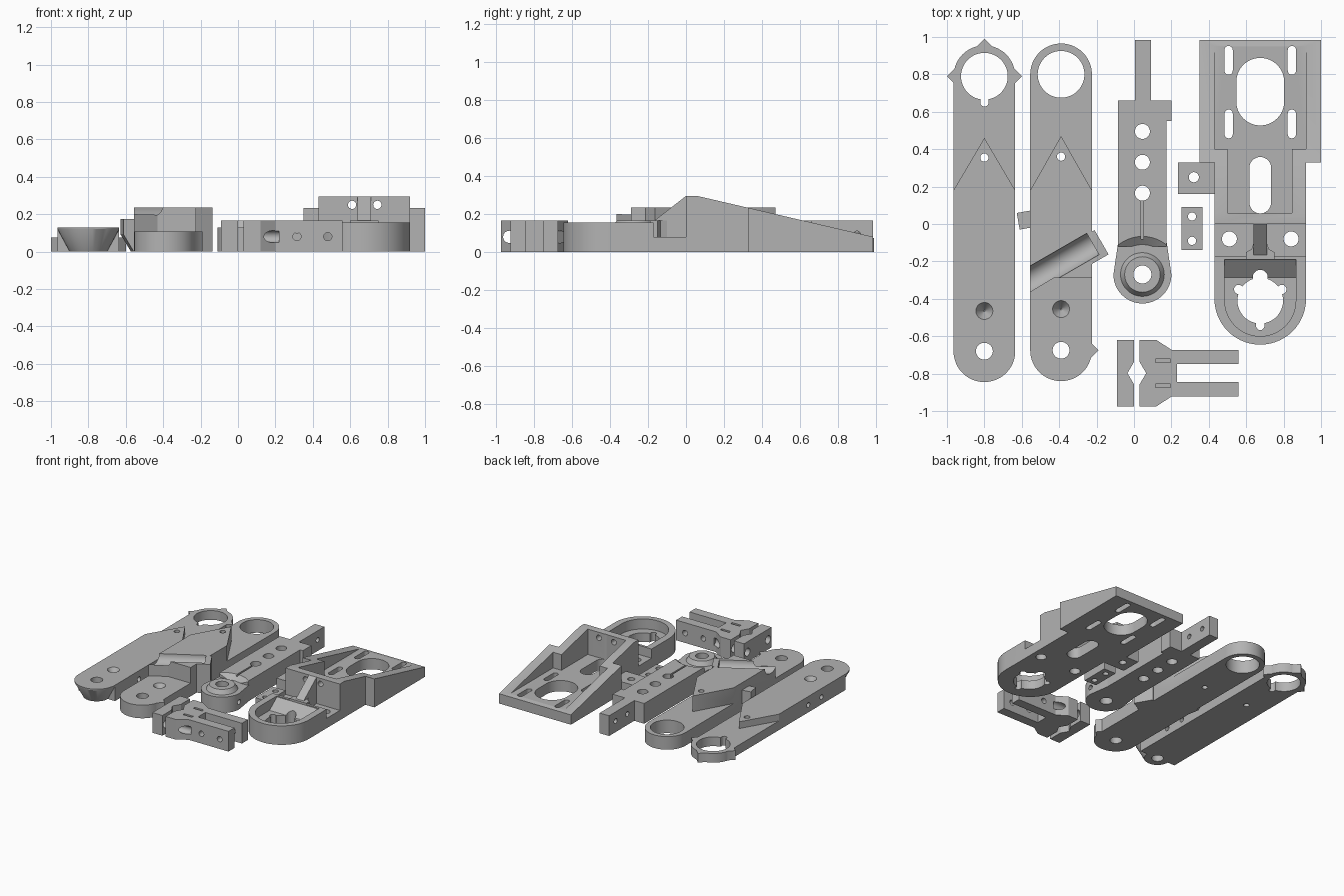
import bpy, bmesh
from math import sin, cos, pi, radians
from mathutils import Matrix

if "Cube" in bpy.data.objects:
    bpy.data.objects.remove(bpy.data.objects["Cube"])

grey = bpy.data.materials.new("plain grey")
grey.use_nodes = True
grey.diffuse_color = (0.45, 0.45, 0.45, 1)
grey.node_tree.nodes["Principled BSDF"].inputs["Base Color"].default_value = grey.diffuse_color


# ---- solids -------------------------------------------------------------
def to_object(bm):
    bmesh.ops.recalc_face_normals(bm, faces=bm.faces)
    mesh = bpy.data.meshes.new("solid")
    bm.to_mesh(mesh)
    bm.free()
    ob = bpy.data.objects.new("solid", mesh)
    bpy.context.collection.objects.link(ob)
    return ob


def prism(pts, lo, hi, axis="z"):
    place = {"z": lambda u, v, w: (u, v, w),
             "x": lambda u, v, w: (w, u, v),
             "y": lambda u, v, w: (u, w, v)}[axis]
    bm = bmesh.new()
    a = [bm.verts.new(place(u, v, lo)) for u, v in pts]
    b = [bm.verts.new(place(u, v, hi)) for u, v in pts]
    bm.faces.new(a)
    bm.faces.new(b)
    for i in range(len(pts)):
        j = (i + 1) % len(pts)
        bm.faces.new((a[i], a[j], b[j], b[i]))
    return to_object(bm)


def box(x0, x1, y0, y1, z0, z1):
    return prism([(x0, y0), (x1, y0), (x1, y1), (x0, y1)], z0, z1)


def arc(cx, cy, r, a0, a1, n=28):
    return [(cx + r * cos(radians(a0 + (a1 - a0) * i / n)),
             cy + r * sin(radians(a0 + (a1 - a0) * i / n))) for i in range(n + 1)]


def cyl(u, v, r, lo, hi, axis="z", n=48):
    return prism(arc(u, v, r, 0, 360, n)[:-1], lo, hi, axis)


def capsule(x, y0, y1, r, lo, hi):
    return prism(arc(x, y0, r, 180, 360) + arc(x, y1, r, 0, 180), lo, hi)


def frustum(x, y, r0, z0, r1, z1):
    bm = bmesh.new()
    bmesh.ops.create_cone(bm, cap_ends=True, segments=48, radius1=r0, radius2=r1, depth=z1 - z0,
                          matrix=Matrix.Translation((x, y, (z0 + z1) / 2)))
    return to_object(bm)


def nub(cx, cy, angle, height):
    pts = [(0.15, -0.05), (0.2, 0), (0.15, 0.05)]
    c, s = cos(radians(angle)), sin(radians(angle))
    return prism([(cx + u * c - v * s, cy + u * s + v * c) for u, v in pts], 0, height)


def build(name, base, adds=(), cuts=()):
    base.name = base.data.name = name
    for tools, operation in ((adds, "UNION"), (cuts, "DIFFERENCE")):
        for tool in tools:
            mod = base.modifiers.new("combine", "BOOLEAN")
            mod.operation, mod.solver, mod.object = operation, "EXACT", tool
            bpy.ops.object.select_all(action="DESELECT")
            bpy.context.view_layer.objects.active = base
            base.select_set(True)
            bpy.ops.object.modifier_apply(modifier=mod.name)
            bpy.data.objects.remove(tool)
    base.data.materials.clear()
    base.data.materials.append(grey)
    bpy.ops.object.select_all(action="DESELECT")
    bpy.context.view_layer.objects.active = base
    base.select_set(True)
    bpy.ops.object.shade_smooth_by_angle(angle=radians(30))
    return base


LOW, HIGH = -0.1, 0.5      # reach of through cuts
W = 0.165                  # half width of the long arms

# ---- conical-ended arm --------------------------------------------------
ax, ring_y, end_y = -0.8, 0.79, -0.68
build("cone_end_arm",
      prism([(ax - W, end_y), (ax + W, end_y)] + arc(ax, ring_y, W, 0, 180), 0, 0.075),
      [prism([(ax - W, end_y), (ax + W, end_y), (ax + W, 0.18), (ax, 0.46), (ax - W, 0.18)], 0, 0.13),
       frustum(ax, end_y, 0.1, 0, W, 0.12), cyl(ax, end_y, W, 0.12, 0.13)]
      + [nub(ax, ring_y, a, 0.075) for a in (0, 90, 180)],
      [cyl(ax, ring_y, 0.125, LOW, HIGH), capsule(ax, 0.65, 0.7, 0.022, LOW, HIGH),
       cyl(ax, 0.355, 0.022, LOW, HIGH), cyl(ax, end_y, 0.045, LOW, HIGH),
       frustum(ax, -0.465, 0.004, 0.07, 0.046, 0.131)]
      + [cyl(y, 0.06, 0.02, ax - 0.3, ax + 0.3, "x") for y in (-0.37, -0.2)])

# ---- arm with angled trough ---------------------------------------------
bx, ring_y, end_y = -0.39, 0.8, -0.675
dx, dy = cos(pi / 6), sin(pi / 6)


def along(u, v):
    """Trough frame: u along the trough from its blind end, v across it."""
    return (-0.22 + u * dx - v * dy, -0.107 + u * dy + v * dx)


trough = cyl(0, 0, 0.066, -0.7, 0, "x")
trough.data.transform(Matrix.Translation((-0.22, -0.107, 0.235)) @ Matrix.Rotation(pi / 6, 4, "Z"))
stop_tab = prism([(-0.06, 0), (0.02, 0), (0.02, 0.175), (-0.06, 0.175), (-0.06, 0.09)][1:]
                 + [(-0.005, 0)], -0.045, 0.045, "y")
stop_tab.data.transform(Matrix.Translation((-0.56, 0.025, 0)) @ Matrix.Rotation(radians(10), 4, "Z"))
build("trough_arm",
      prism(arc(bx, end_y, W, 180, 360) + arc(bx, ring_y, W, 0, 180), 0, 0.107),
      [prism([(bx - W, -0.365), (-0.43, -0.29), (bx + W, -0.29), (bx + W, 0.18), (bx, 0.47),
              (bx - W, 0.18)], 0, 0.235),
       prism([along(u, v) for u, v in ((-0.12, -0.09), (0.045, -0.09), (0.045, 0.06), (-0.12, 0.06))],
             0, 0.235),
       nub(bx, end_y, 0, 0.107), stop_tab],
      [trough, cyl(bx, ring_y, 0.125, LOW, HIGH), cyl(bx, 0.36, 0.022, LOW, HIGH),
       cyl(bx, end_y, 0.045, LOW, HIGH), frustum(bx, -0.455, 0.004, 0.05, 0.046, 0.108)])

# ---- pivot bar ----------------------------------------------------------
px, py = 0.045, -0.27
build("pivot_bar",
      box(px - 0.13, px + 0.13, -0.12, 0.66, 0, 0.165),
      [box(px + 0.1, 0.2, 0.55, 0.66, 0, 0.165), box(0.005, 0.09, 0.64, 0.985, 0, 0.165)],
      [frustum(px, py, 0.16, 0.13, 0.21, 0.17), box(px - 0.007, px + 0.007, -0.08, 0.13, 0.05, HIGH)]
      + [cyl(px, y, 0.04, LOW, HIGH) for y in (0.165, 0.33, 0.495)]
      + [cyl(y, 0.09, 0.02, LOW, 0.2, "x") for y in (0.75, 0.9)])
build("pivot_eye",
      prism(arc(px, py, 0.155, 180, 360) + [(px + 0.13, -0.1), (px - 0.13, -0.1)], 0, 0.13),
      [frustum(px, py, 0.12, 0.125, 0.095, 0.165)],
      [cyl(px, py, 0.048, LOW, HIGH), cyl(py, 0.06, 0.02, -0.2, 0.3, "x")])

# ---- motor bracket: cup, ledge, front wall and wedge cheeks ---------------
mx = 0.675
slope = 0.215 / 0.925


def wedge(y0, y1, x0, x1):
    top = [(y, 0.295 - slope * max(0, y - 0.06)) for y in (y1, 0.06, y0) if y >= y0]
    if y0 > 0.06:
        top = [(y, 0.295 - slope * (y - 0.06)) for y in (y1, y0)]
    return prism([(y0, 0), (y1, 0)] + top, x0, x1, "x")


def cup_shape(r, cy, top):
    return [(mx + r, top), (mx - r, top)] + arc(mx, cy, r, 180, 360)


tray = build("wedge_tray", wedge(0, 0.45, 0.43, 0.92), [wedge(0.33, 0.985, 0.35, 1.0)],
             [box(0.5, 0.845, 0.06, 0.45, 0.088, HIGH), box(0.43, 0.92, 0.4, 1.1, 0.088, HIGH),
              capsule(mx, 0.115, 0.3, 0.058, LOW, HIGH), capsule(mx, 0.655, 0.76, 0.128, LOW, HIGH)]
             + [capsule(x, y - 0.055, y + 0.055, 0.022, LOW, HIGH)
                for x in (0.506, 0.844) for y in (0.535, 0.875)]
             + [cyl(x, 0.25, 0.022, -0.1, 0.2, "y") for x in (0.61, 0.745)])

cup = build("cup_end", prism(cup_shape(0.245, -0.4, -0.17), 0, 0.155),
            [], [prism(cup_shape(0.19, -0.41, -0.19), 0.073, HIGH)])
ramp = prism([(-0.29, 0.04), (-0.18, 0.04), (-0.18, 0.155), (-0.29, 0.07)], 0.48, 0.87, "x")
rib = prism([(-0.19, 0.04), (0, 0.04), (0, 0.295), (-0.19, 0.147)], 0.64, 0.71, "x")
flare = prism([(0.6, -0.19), (0.75, -0.19), (0.75, -0.15), (0.722, -0.135), (0.71, -0.1),
               (0.64, -0.1), (0.628, -0.135), (0.6, -0.15)], 0.04, 0.165)
build("cup_end", cup,
      [box(0.43, 0.92, -0.18, 0, 0, 0.08), ramp, rib, flare],
      [cyl(mx, -0.41, 0.122, LOW, HIGH), capsule(mx, -0.545, -0.5, 0.022, LOW, HIGH),
       capsule(mx, -0.35, -0.285, 0.04, LOW, HIGH)]
      + [cyl(x, -0.35, 0.025, LOW, HIGH) for x in (mx - 0.115, mx + 0.115)]
      + [cyl(x, -0.08, 0.04, LOW, HIGH) for x in (0.51, 0.84)])

# ---- small plates -------------------------------------------------------
build("side_lug", box(0.235, 0.432, 0.16, 0.33, 0, 0.1), [], [cyl(0.32, 0.25, 0.027, LOW, HIGH)])
build("spacer_plate", box(0.255, 0.365, -0.14, 0.09, 0, 0.06), [],
      [cyl(0.31, y, 0.022, LOW, HIGH) for y in (-0.09, 0.04)])

# ---- clamp jaw and fork ---------------------------------------------------
cy, half, T = -0.7975, 0.1775, 0.165


def clamp_bores():
    return [cyl(cy + s * 0.133, 0.08, 0.032, -0.2, 0.22, "x") for s in (-1, 1)]


build("clamp_jaw",
      prism([(-0.09, cy - half), (0, cy - half), (0, cy - 0.06), (-0.035, cy), (0, cy + 0.06),
             (0, cy + half), (-0.09, cy + half)], 0, T), [], clamp_bores())
upper = [(0.065, 0), (0.03, 0.06), (0.03, half), (0.12, half), (0.2, 0.125), (0.56, 0.125),
         (0.56, 0.048), (0.23, 0.048)]
outline = [(x, cy + y) for x, y in upper] + [(x, cy - y) for x, y in reversed(upper[1:])]
build("clamp_fork", prism(outline, 0, T), [],
      clamp_bores()
      + [box(0.115, 0.195, cy + s * 0.067 - 0.01, cy + s * 0.067 + 0.01, 0.065, HIGH) for s in (-1, 1)]
      + [cyl(x, 0.08, 0.022, -1.1, -0.5, "y") for x in (0.315, 0.48)])
